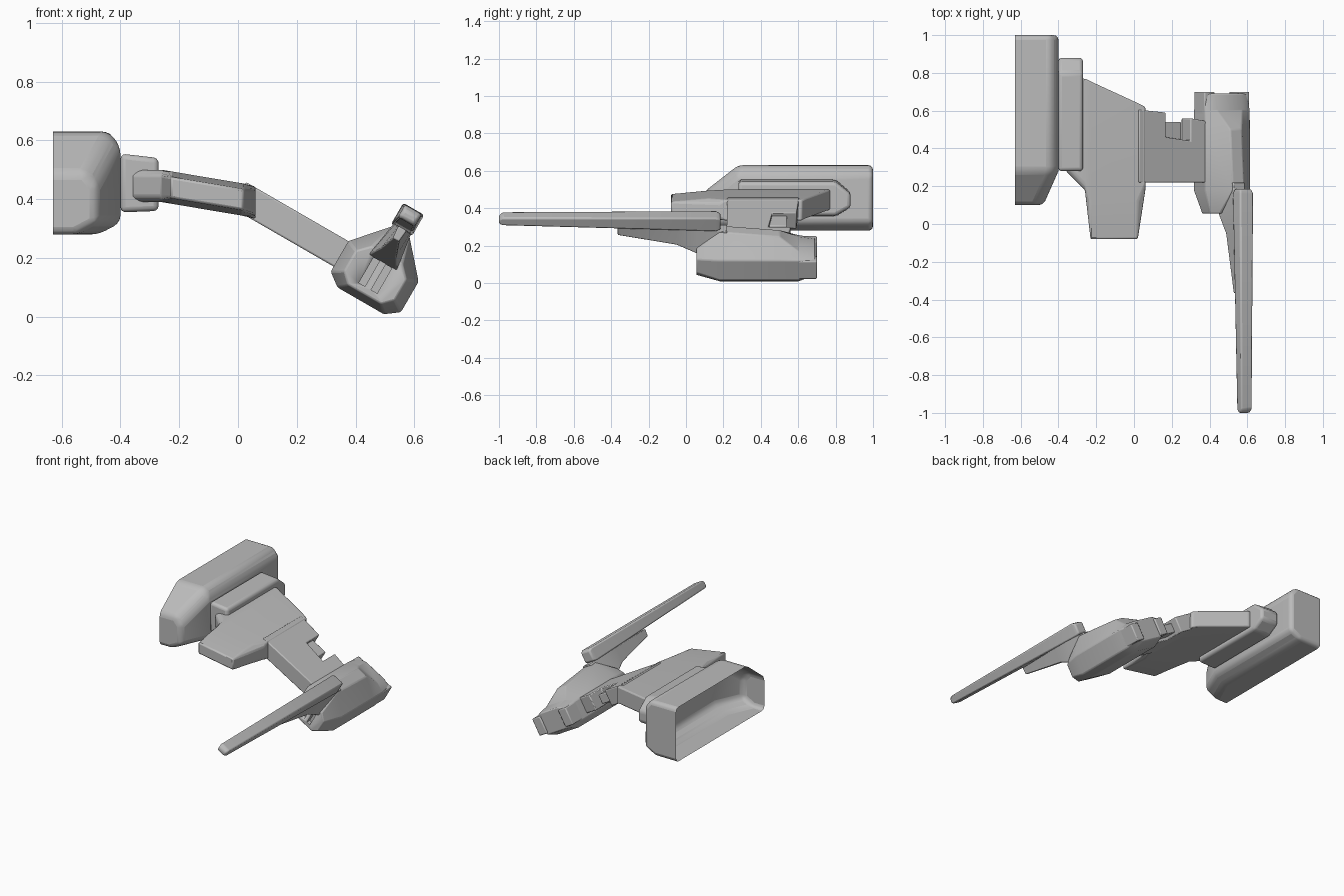
import bpy, bmesh, math
from mathutils import Vector

if "Cube" in bpy.data.objects:
    bpy.data.objects.remove(bpy.data.objects["Cube"], do_unlink=True)

grey = bpy.data.materials.new("plain_grey")
grey.use_nodes = True
grey.diffuse_color = (0.5, 0.5, 0.5, 1)
grey.node_tree.nodes["Principled BSDF"].inputs["Base Color"].default_value = (0.5, 0.5, 0.5, 1)

TILT = math.radians(30)


def tilted(u, y, v):
    """Frame of the drooping outer wing: u along the wing, v across it."""
    c, s = math.cos(TILT), math.sin(TILT)
    return Vector((0.47 + u * c + v * s, y, 0.145 - u * s + v * c))


def loft(name, rings, bevel=0.008, segments=2, closed=True):
    """Skin a list of matching rings and cap both ends."""
    bm = bmesh.new()
    rows = [[bm.verts.new(p) for p in ring] for ring in rings]
    n = len(rows[0])
    for a, b in zip(rows, rows[1:]):
        for i in range(n if closed else n - 1):
            j = (i + 1) % n
            bm.faces.new((a[i], a[j], b[j], b[i]))
    bm.faces.new(rows[0])
    bm.faces.new(rows[-1])
    bmesh.ops.recalc_face_normals(bm, faces=bm.faces)
    mesh = bpy.data.meshes.new(name)
    bm.to_mesh(mesh)
    bm.free()
    mesh.materials.append(grey)
    mesh.shade_smooth()
    mesh.set_sharp_from_angle(angle=math.radians(25))
    ob = bpy.data.objects.new(name, mesh)
    bpy.context.collection.objects.link(ob)
    if bevel:
        m = ob.modifiers.new("bevel", "BEVEL")
        m.width = bevel
        m.segments = segments
        m.limit_method = "ANGLE"
        m.angle_limit = math.radians(25)
    return ob


def box(name, u, y, v, bevel=0.006):
    """Box in the tilted frame from ranges."""
    return loft(name, [[tilted(a, yy, b) for a, b in
                        ((u[0], v[0]), (u[1], v[0]), (u[1], v[1]), (u[0], v[1]))] for yy in y], bevel)


# Half hull, a shell left open on its inner side
hull = []
for y, side, top in ((0.10, -0.48, 0.49), (0.28, -0.40, 0.63), (1.0, -0.40, 0.63)):
    hull.append([Vector((x, y, z)) for x, z in (
        (-0.63, top), (side - 0.04, top), (side, top - 0.05),
        (side, 0.32), (side - 0.075, 0.28), (-0.63, 0.28))])
loft("hull_shell", hull, 0.025, 3, closed=False)

# Wing root block on the hull side
root = [(0.28, 0.0), (0.28, 1.0), (0.80, 1.0), (0.88, 0.65), (0.88, 0.25), (0.80, 0.0)]
loft("wing_root", [[Vector((x, y, lo + f * (hi - lo))) for y, f in root]
                   for x, lo, hi in ((-0.40, 0.355, 0.555), (-0.27, 0.36, 0.54))], 0.018, 3)

# Inner wing with a thinner leading edge
wing = []
for x, y0, y1, z in ((-0.36, 0.28, 0.76, 0.445), (-0.26, 0.18, 0.77, 0.445),
                     (-0.23, -0.08, 0.755, 0.44), (0.02, -0.08, 0.64, 0.398),
                     (0.06, 0.18, 0.62, 0.388)):
    mid = max(0.12, y0 + 0.03)
    wing.append([Vector((x, y, z + h)) for y, h in (
        (y0, 0.036), (mid, 0.055), (y1, 0.055), (y1, -0.055), (mid, -0.055), (y0, -0.036))])
loft("inner_wing", wing)

# Drooping strut with a notch in its trailing edge
plan = [(-0.54, 0.22), (-0.1, 0.22), (-0.1, 0.54), (-0.225, 0.56),
        (-0.225, 0.44), (-0.375, 0.46), (-0.375, 0.59), (-0.54, 0.605)]
loft("wing_strut", [[tilted(u, y, v) for u, y in plan] for v in (-0.05, 0.05)], 0.006)
box("strut_notch_block", (-0.39, -0.27), (0.40, 0.54), (-0.03, 0.03))

# Engine pod: y, half width, bottom, shoulder, ridge half width, ridge height
pod = []
for y, w, low, shoulder, rw, ridge in (
        (0.055, 0.10, -0.08, 0.035, 0.06, 0.075),
        (0.18, 0.138, -0.105, 0.05, 0.034, 0.168),
        (0.50, 0.138, -0.105, 0.05, 0.034, 0.14),
        (0.60, 0.138, -0.105, 0.05, 0.075, 0.075),
        (0.69, 0.125, -0.075, 0.04, 0.075, 0.06)):
    half = [(w * 0.66, low), (w, low + 0.035), (w, shoulder), (rw, ridge)]
    ring = half + [(-u, v) for u, v in reversed(half)]
    pod.append([tilted(u, y, v) for u, v in ring])
pod_ob = loft("engine_pod", pod, 0.006)

# Two grooves in the pod face
for u in (-0.024, 0.024):
    cutter = box("groove_cutter", (u - 0.012, u + 0.012), (0.0, 0.085), (-0.055, 0.09), 0)
    cutter.hide_render = True
    cutter.hide_set(True)
    cut = pod_ob.modifiers.new("groove", "BOOLEAN")
    cut.operation = "DIFFERENCE"
    cut.object = cutter

# Rear fins beside the exhaust
for side, name in ((-1, "exhaust_fin_right"), (1, "exhaust_fin_left")):
    box(name, sorted((side * 0.075, side * 0.138)), (0.58, 0.70), (-0.065, 0.045))

# Fairing that carries the cannon
fairing = []
for y, bottom_w, top_w, low, high in ((-0.365, 0.012, 0.016, 0.135, 0.18),
                                      (-0.05, 0.03, 0.03, 0.085, 0.18),
                                      (0.06, 0.055, 0.034, 0.045, 0.18),
                                      (0.22, 0.055, 0.034, 0.045, 0.172)):
    fairing.append([tilted(u, y, v) for u, v in (
        (-bottom_w, low), (bottom_w, low), (top_w, high), (-top_w, high))])
loft("cannon_fairing", fairing, 0.004)

# Long tapered cannon
cannon = []
for y, w, low, high in ((-1.0, 0.027, 0.212, 0.238), (-0.98, 0.033, 0.205, 0.254),
                        (0.16, 0.041, 0.173, 0.256), (0.185, 0.034, 0.18, 0.245)):
    cannon.append([tilted(u, y, v) for u, v in ((-w, low), (w, low), (w, high), (-w, high))])
loft("cannon", cannon, 0.008)
